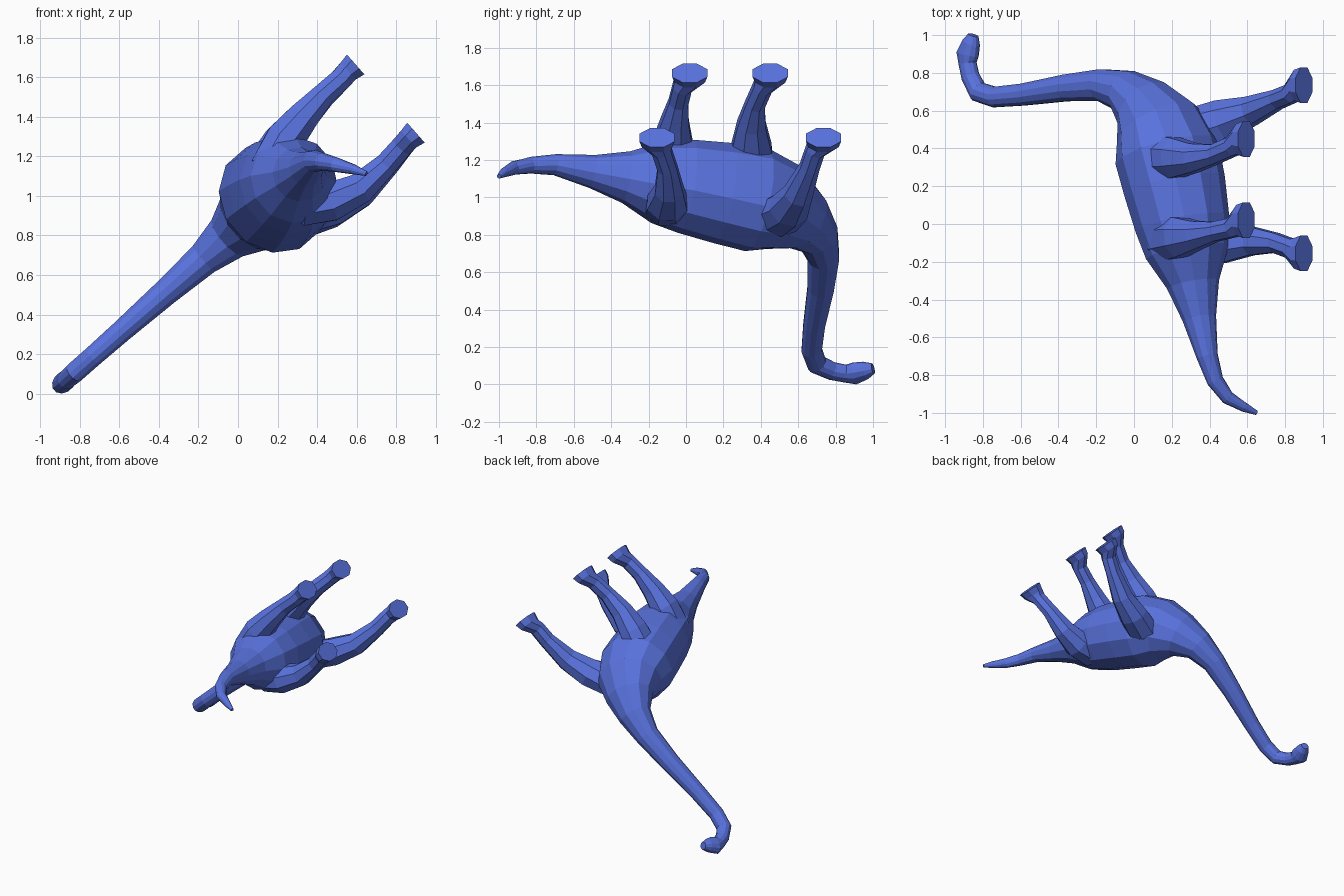
import bpy, bmesh, math
from mathutils import Vector

cube = bpy.data.objects.get("Cube")
if cube:
    bpy.data.objects.remove(cube, do_unlink=True)

blue = bpy.data.materials.new("blue")
blue.use_nodes = True
blue.diffuse_color = (0.10, 0.17, 0.73, 1)
blue.node_tree.nodes["Principled BSDF"].inputs["Base Color"].default_value = (0.10, 0.17, 0.73, 1)

# The animal is tipped over: its own "down" and "side" axes in world space
DOWN = Vector((0.75, 0, 0.66)).normalized()
SIDE = Vector((0.66, 0, -0.75)).normalized()
CENTRE = Vector((0.2, 0, 1.01))


def loft(name, stations, sides, flat_ends=0):
    """Skin elliptical rings (point, height radius, width radius) along a path."""
    bm = bmesh.new()
    pts = [s[0] for s in stations]
    rings = []
    for i, (p, ra, rb) in enumerate(stations):
        t = (pts[min(i + 1, len(pts) - 1)] - pts[max(i - 1, 0)]).normalized()
        if i >= len(pts) - flat_ends:
            t = DOWN
        b = (SIDE - t * SIDE.dot(t)).normalized()
        a = t.cross(b)
        ring = []
        for k in range(sides):
            ang = 2 * math.pi * (k + 0.5) / sides
            ring.append(bm.verts.new(p + a * ra * math.cos(ang) + b * rb * math.sin(ang)))
        rings.append(ring)
    for r, q in zip(rings, rings[1:]):
        for k in range(sides):
            n = (k + 1) % sides
            bm.faces.new((r[k], r[n], q[n], q[k]))
    bm.faces.new(rings[0])
    bm.faces.new(rings[-1])
    bmesh.ops.recalc_face_normals(bm, faces=bm.faces)
    mesh = bpy.data.meshes.new(name)
    bm.to_mesh(mesh)
    bm.free()
    mesh.materials.append(blue)
    obj = bpy.data.objects.new(name, mesh)
    bpy.context.collection.objects.link(obj)


def local(y, a, b=0.0):
    return CENTRE + DOWN * a + SIDE * b + Vector((0, y, 0))


# Tail, torso, neck and head in one skin: (y, down, side, height radius, width radius)
spine = [
    (-1.0, .405, .22, .012, .012), (-.97, .37, .16, .026, .026), (-.92, .32, .085, .037, .037),
    (-.83, .28, .03, .045, .045), (-.70, .25, 0, .058, .056), (-.50, .195, 0, .09, .09),
    (-.32, .15, 0, .14, .14), (-.15, .11, 0, .22, .225), (0, .075, 0, .25, .255),
    (.20, .02, 0, .265, .28), (.38, -.035, 0, .27, .292), (.52, -.095, 0, .23, .25),
    (.625, -.195, 0, .165, .185), (.705, -.33, 0, .115, .125), (.735, -.5, 0, .087, .088),
    (.72, -.75, 0, .073, .07), (.685, -1.05, 0, .06, .058), (.672, -1.25, 0, .056, .054),
    (.70, -1.365, 0, .056, .054), (.78, -1.42, 0, .05, .048), (.85, -1.44, 0, .05, .046),
    (.90, -1.44, 0, .067, .052), (.96, -1.415, 0, .05, .047), (1.0, -1.40, 0, .028, .03),
]
loft("body", [(local(y, a, b), ra, rb) for y, a, b, ra, rb in spine], 12)

# Legs: buried root, hip, thigh, knee, shin, ankle as (x, y, z), then a flat foot
legs = {
    "left_front_leg": [(.26, .45, .94), (.35, .5, .9), (.47, .55, .94), (.62, .6, 1.02), (.76, .66, 1.16), (.83, .69, 1.25), (.9, .735, 1.32)],
    "left_back_leg": [(.28, -.1, 1.0), (.35, -.1, .95), (.47, -.1, .97), (.62, -.09, 1.04), (.75, -.1, 1.16), (.83, -.13, 1.25), (.9, -.155, 1.32)],
    "right_front_leg": [(.16, .35, 1.05), (.14, .35, 1.16), (.22, .35, 1.27), (.32, .35, 1.39), (.43, .37, 1.50), (.52, .41, 1.59), (.595, .45, 1.665)],
    "right_back_leg": [(.22, -.08, 1.09), (.17, -.08, 1.17), (.24, -.07, 1.29), (.33, -.06, 1.40), (.43, -.04, 1.51), (.52, -.02, 1.59), (.595, .02, 1.665)],
}
radii = [(.1, .09), (.13, .11), (.115, .105), (.082, .085), (.056, .063), (.056, .06)]
for name, path in legs.items():
    pts = [Vector(p) for p in path]
    sole = pts.pop()
    rings = [(p, ra, rb) for p, (ra, rb) in zip(pts, radii)]
    rings.append((sole - DOWN * .05, .088, .062))
    rings.append((sole, .102, .072))
    loft(name, rings, 8, flat_ends=2)
